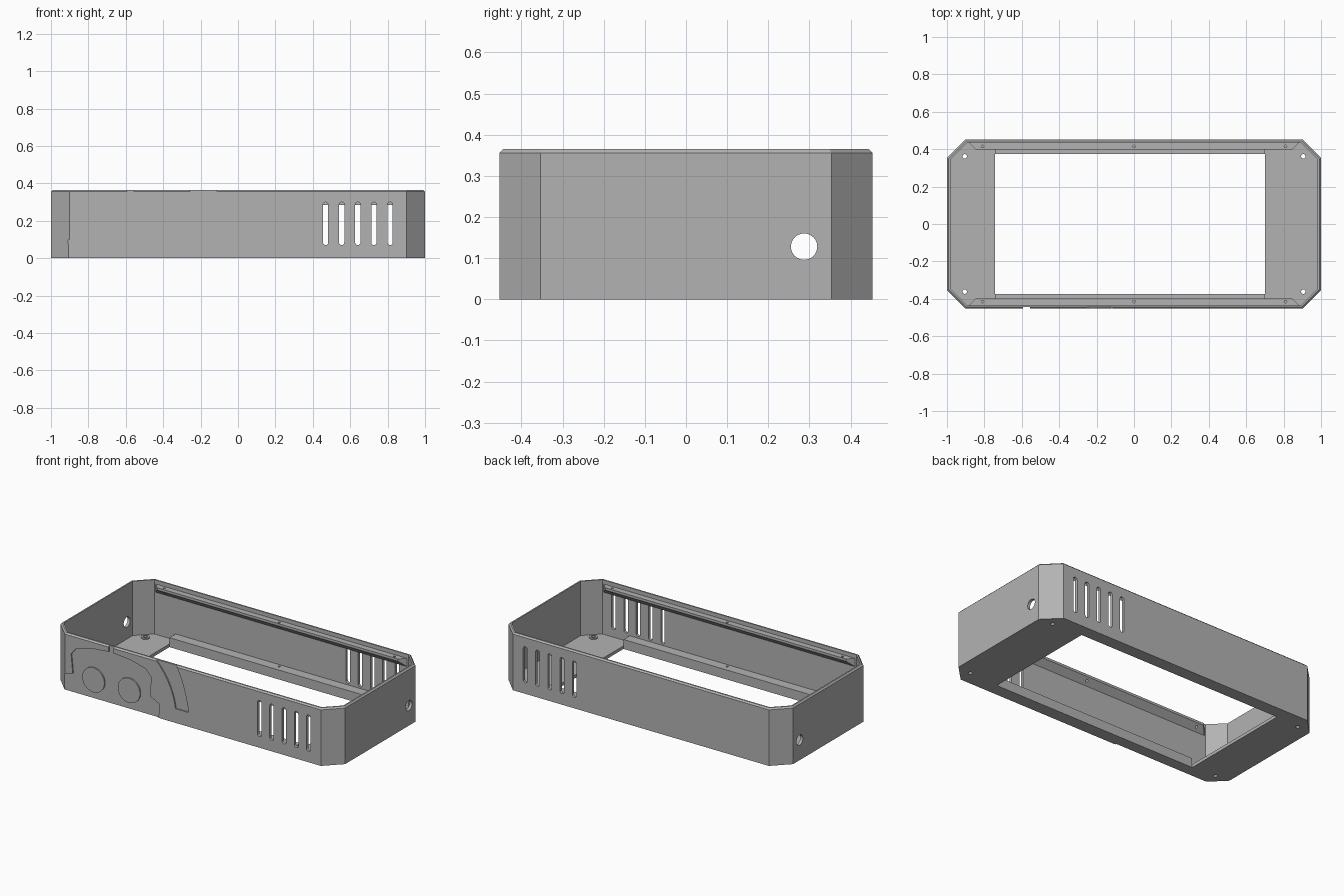
import bpy, bmesh, math
from mathutils import Vector

cube = bpy.data.objects.get("Cube")
if cube:
    bpy.data.objects.remove(cube, do_unlink=True)

grey = bpy.data.materials.new("plain_grey")
grey.use_nodes = True
colour = (0.45, 0.45, 0.45, 1)
grey.diffuse_color = colour
grey.node_tree.nodes["Principled BSDF"].inputs["Base Color"].default_value = colour

HX, HY, CORNER, HEIGHT = 1.0, 0.453, 0.1, 0.365
WALL, FLOOR, RIM = 0.018, 0.02, 0.009
RECESS = 0.008


def loft(name, rings):
    """Skin a list of equal-length rings and cap both ends."""
    bm = bmesh.new()
    loops = [[bm.verts.new(p) for p in ring] for ring in rings]
    n = len(loops[0])
    for a, b in zip(loops, loops[1:]):
        for i in range(n):
            j = (i + 1) % n
            bm.faces.new((a[i], a[j], b[j], b[i]))
    bm.faces.new(loops[0][::-1])
    bm.faces.new(loops[-1])
    bmesh.ops.recalc_face_normals(bm, faces=bm.faces)
    mesh = bpy.data.meshes.new(name)
    bm.to_mesh(mesh)
    bm.free()
    mesh.materials.append(grey)
    obj = bpy.data.objects.new(name, mesh)
    bpy.context.collection.objects.link(obj)
    return obj


def prism(name, outline, start, end, axis):
    """Extrude a 2D outline along x, y or z."""
    def place(p, d):
        coords = list(p)
        coords.insert(axis, d)
        return coords
    return loft(name, [[place(p, d) for p in outline] for d in (start, end)])


def circle(cx, cy, r, n=32):
    return [(cx + r * math.cos(math.tau * i / n), cy + r * math.sin(math.tau * i / n))
            for i in range(n)]


def rect(a0, b0, a1, b1):
    return [(a0, b0), (a1, b0), (a1, b1), (a0, b1)]


def slot(x, z0, z1, r, n=8):
    """Upright slot with round ends."""
    arc = [(r * math.cos(math.pi * i / n), r * math.sin(math.pi * i / n)) for i in range(n + 1)]
    return [(x + a, z1 - r + b) for a, b in arc] + [(x - a, z0 + r - b) for a, b in arc]


def cut(target, *cutters):
    for cutter in cutters:
        cutter.hide_render = True
        mod = target.modifiers.new("cut", "BOOLEAN")
        mod.operation, mod.solver, mod.object = "DIFFERENCE", "EXACT", cutter
        bpy.context.view_layer.objects.active = target
        bpy.ops.object.modifier_apply(modifier=mod.name)
        bpy.data.objects.remove(cutter, do_unlink=True)


def octagon(inset, z):
    k = inset * (math.sqrt(2) - 1)
    x, y = HX - inset, HY - inset
    xc, yc = HX - CORNER - k, HY - CORNER - k
    return [(x, -yc, z), (x, yc, z), (xc, y, z), (-xc, y, z),
            (-x, yc, z), (-x, -yc, z), (-xc, -y, z), (xc, -y, z)]


# Tray with chamfered rim
case = loft("case_shell", [
    octagon(0, 0), octagon(0, HEIGHT - RIM), octagon(RIM, HEIGHT),
    octagon(WALL, HEIGHT), octagon(WALL, FLOOR)])

# Large floor opening and round cable holes in both ends
cut(case,
    prism("opening_cutter", rect(-0.743, -0.373, 0.70, 0.373), -0.1, 0.1, 2),
    prism("cable_cutter", circle(0.287, 0.128, 0.032), -1.2, 1.2, 0))

# Vent slots through the front and back walls
for i in range(5):
    cut(case, prism("vent_cutter", slot(0.468 + 0.0863 * i, 0.07, 0.30, 0.014), -0.6, 0.6, 1))

# Recessed mask shape on the front
mask = [(-0.905, -0.05), (-0.908, 0.098), (-0.845, 0.122), (-0.856, 0.242),
        (-0.82, 0.287), (-0.71, 0.315), (-0.593, 0.326), (-0.593, 0.40),
        (-0.557, 0.40), (-0.557, 0.326), (-0.44, 0.315), (-0.33, 0.287),
        (-0.292, 0.242), (-0.303, 0.122), (-0.237, 0.09), (-0.243, -0.05)]


# Recessed curved stripe on the front
def bezier(p0, p1, p2, n=10):
    p0, p1, p2 = Vector(p0), Vector(p1), Vector(p2)
    return [tuple(p0.lerp(p1, i / n).lerp(p1.lerp(p2, i / n), i / n)) for i in range(n + 1)]


stripe = (bezier((-0.29, 0.39), (-0.15, 0.27), (-0.122, 0.09))
          + bezier((-0.03, 0.09), (-0.055, 0.26), (-0.13, 0.39)))
for outline in (mask, stripe):
    cut(case, prism("recess_cutter", outline, -0.6, -HY + RECESS, 1))

# Round pads inside the mask, flush with the wall
for side, x in (("right", -0.70), ("left", -0.45)):
    prism("round_pad_" + side, circle(x, 0.118, 0.078, 48), -HY, -HY + 0.012, 1)

# Screw holes and bosses at the corners
for sx in (-1, 1):
    for sy in (-1, 1):
        x, y = 0.905 * sx, 0.362 * sy
        boss = prism("screw_boss", circle(x, y, 0.024), FLOOR - 0.005, FLOOR + 0.008, 2)
        for part in (case, boss):
            cut(part, prism("screw_cutter", circle(x, y, 0.012, 24), -0.1, 0.1, 2))

# Lid ledges and floor rails along the long walls
for side, s in (("front", -1), ("back", 1)):
    wall, lip = HY - WALL + 0.004, 0.398
    profile = [(wall, 0.34), (lip, 0.34), (lip, 0.325), (wall, 0.284)]
    ledge = loft(side + "_lid_ledge", [
        [(e * (0.888 - (wall - y)), s * y, z) for y, z in profile] for e in (-1, 1)])
    rail = prism(side + "_floor_rail", rect(s * 0.373, 0.005, s * wall, 0.06), -0.743, 0.70, 0)
    for x in (-0.81, 0, 0.81):
        cut(ledge, prism("pin_cutter", circle(x, s * 0.415, 0.007, 16), 0.2, 0.5, 2))
    cut(rail, prism("pin_cutter", circle(0, s * 0.415, 0.007, 16), 0.03, 0.1, 2))
